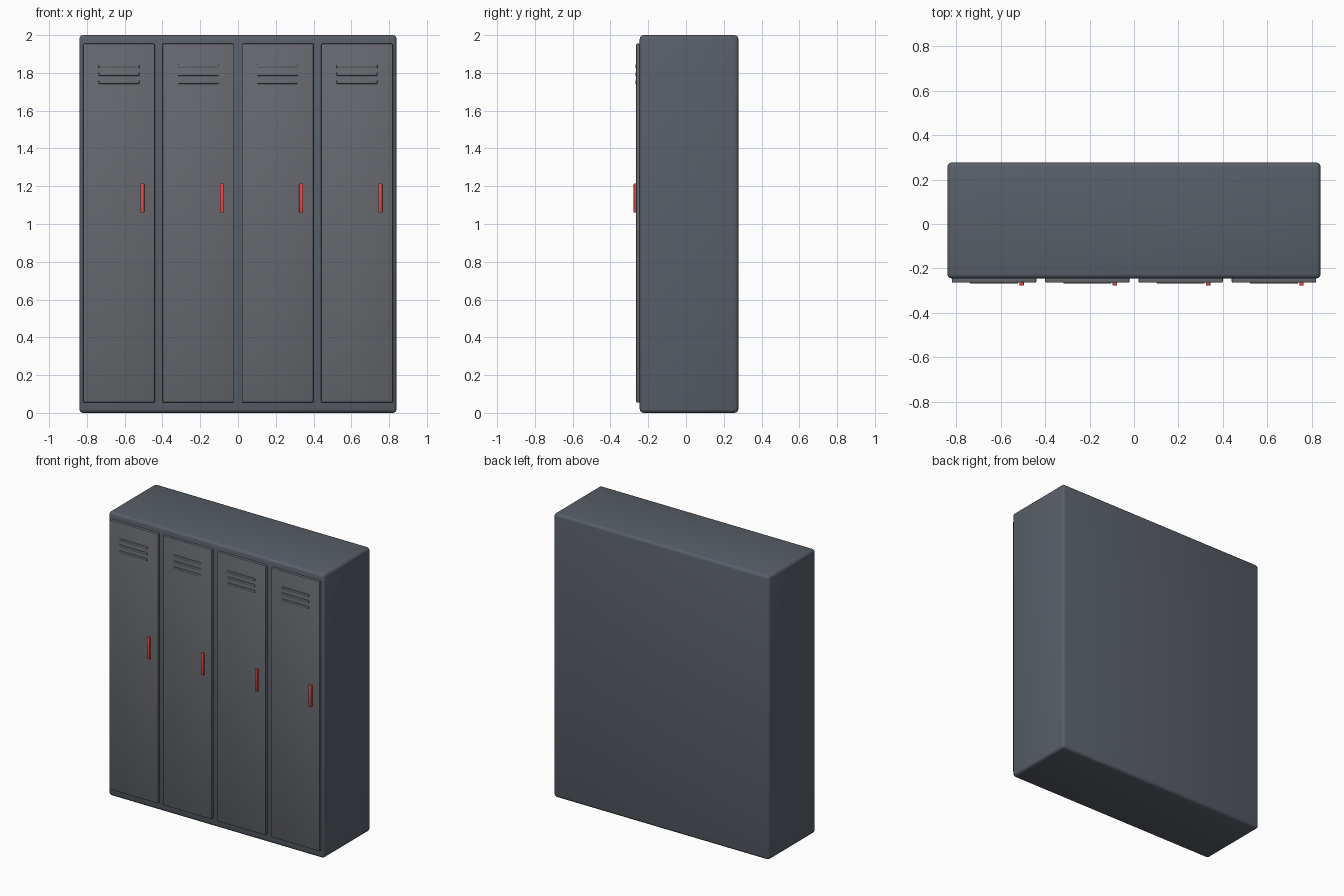
import bpy

if "Cube" in bpy.data.objects:
    bpy.data.objects.remove(bpy.data.objects["Cube"])

BODY_FRONT = -0.245
DOOR_FRONT = -0.264


def material(name, color):
    mat = bpy.data.materials.new(name)
    mat.diffuse_color = (*color, 1)
    mat.use_nodes = True
    mat.node_tree.nodes["Principled BSDF"].inputs["Base Color"].default_value = mat.diffuse_color
    return mat


steel = material("dark_steel", (0.10, 0.115, 0.14))
door_steel = material("door_steel", (0.135, 0.14, 0.157))
red = material("red", (0.80, 0.07, 0.07))


def box(name, lo, hi, mat, bevel, segments=3):
    """Rounded box spanning the corners lo and hi."""
    center = [(a + b) / 2 for a, b in zip(lo, hi)]
    bpy.ops.mesh.primitive_cube_add(size=1, location=center)
    obj = bpy.context.object
    obj.name = name
    obj.scale = [b - a for a, b in zip(lo, hi)]
    bpy.ops.object.transform_apply(location=False, rotation=False, scale=True)
    mod = obj.modifiers.new("rounded_edges", 'BEVEL')
    mod.width = bevel
    mod.segments = segments
    bpy.ops.object.modifier_apply(modifier=mod.name)
    bpy.ops.object.shade_smooth_by_angle()
    obj.data.materials.append(mat)
    return obj


# Cabinet body
box("cabinet_body", (-0.84, BODY_FRONT, 0), (0.84, 0.277, 2.0), steel, 0.02)

for i in range(4):
    x = -0.63 + 0.42 * i
    # Door panel, overlapping the body slightly
    box(f"door_{i + 1}", (x - 0.19, DOOR_FRONT, 0.055),
        (x + 0.19, BODY_FRONT + 0.006, 1.955), door_steel, 0.006, 2)
    # Three raised vent bars
    for j in range(3):
        z = 1.835 - 0.042 * j
        box(f"vent_{i + 1}_{j + 1}", (x - 0.108, DOOR_FRONT - 0.004, z - 0.009),
            (x + 0.108, DOOR_FRONT + 0.004, z + 0.009), door_steel, 0.003, 2)
    # Red handle near the right edge
    box(f"handle_{i + 1}", (x + 0.114, DOOR_FRONT - 0.013, 1.06),
        (x + 0.134, DOOR_FRONT + 0.003, 1.215), red, 0.003, 2)
